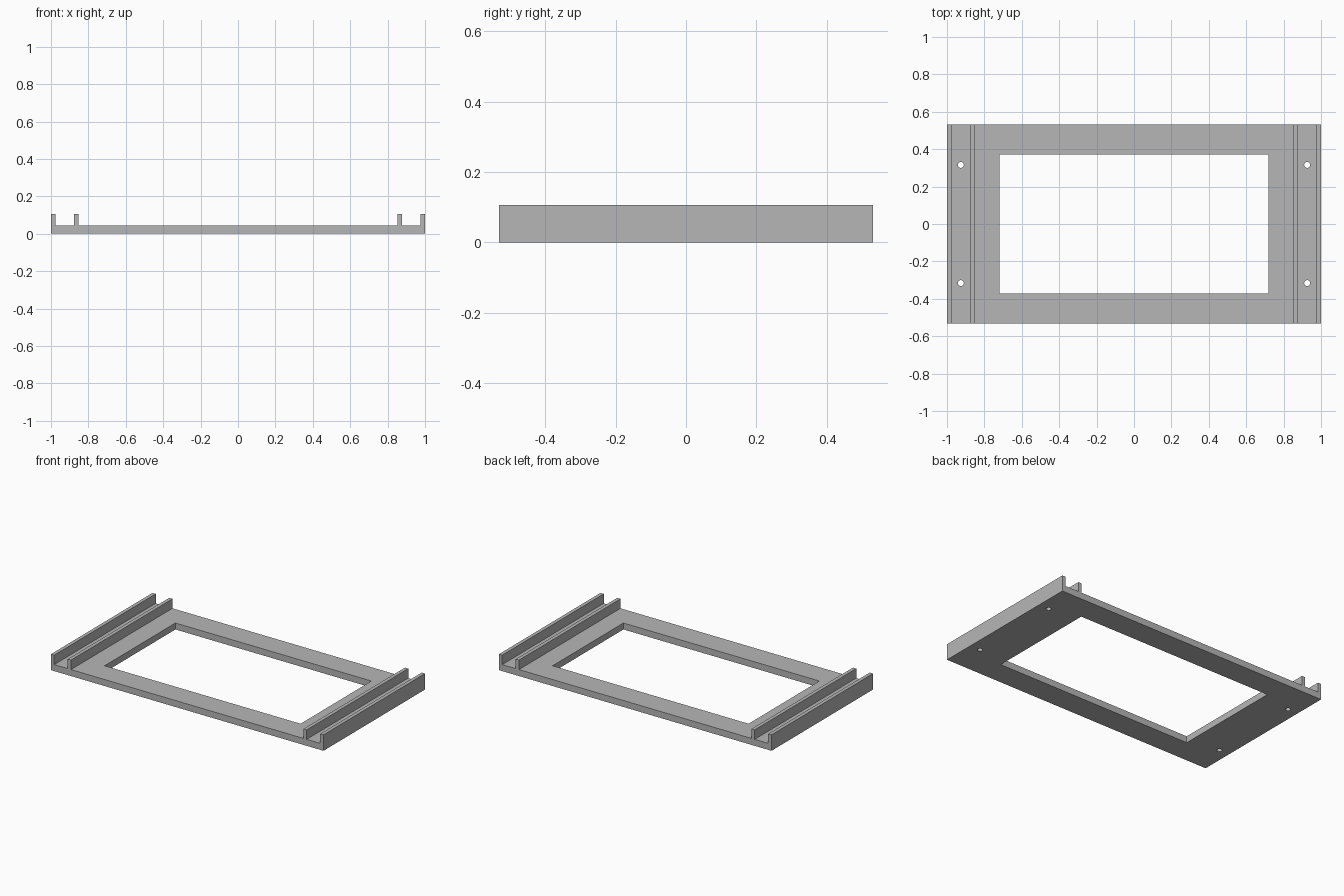
import bpy
import bmesh
from mathutils import Vector

if "Cube" in bpy.data.objects:
    bpy.data.objects.remove(bpy.data.objects["Cube"], do_unlink=True)

DEPTH = 0.532      # half depth
BASE = 0.043       # plate thickness
TOP = 0.106        # rail height
WALL = 0.024       # rail thickness
INNER = 0.853      # inner face of the inner rails

grey = bpy.data.materials.new("light grey")
grey.use_nodes = True
grey.diffuse_color = (0.47, 0.47, 0.47, 1)
grey.node_tree.nodes["Principled BSDF"].inputs["Base Color"].default_value = (0.47, 0.47, 0.47, 1)

# Frame: cross-section with two channels, extruded front to back
half = [(1, 0), (1, TOP), (1 - WALL, TOP), (1 - WALL, BASE),
        (INNER + WALL, BASE), (INNER + WALL, TOP), (INNER, TOP), (INNER, BASE)]
profile = half + [(-x, z) for x, z in reversed(half)]
bm = bmesh.new()
face = bm.faces.new([bm.verts.new((x, -DEPTH, z)) for x, z in profile])
out = bmesh.ops.extrude_face_region(bm, geom=[face])
verts = [v for v in out["geom"] if isinstance(v, bmesh.types.BMVert)]
bmesh.ops.translate(bm, verts=verts, vec=Vector((0, 2 * DEPTH, 0)))
bmesh.ops.recalc_face_normals(bm, faces=bm.faces)
mesh = bpy.data.meshes.new("rail_frame")
bm.to_mesh(mesh)
bm.free()
mesh.materials.append(grey)
frame = bpy.data.objects.new("rail_frame", mesh)
bpy.context.collection.objects.link(frame)


def cut(cutter):
    """Subtract a cutter from the frame, then remove it."""
    cutter.hide_render = True
    bpy.context.view_layer.objects.active = frame
    mod = frame.modifiers.new("cut", 'BOOLEAN')
    mod.operation = 'DIFFERENCE'
    mod.solver = 'EXACT'
    mod.object = cutter
    bpy.ops.object.modifier_apply(modifier=mod.name)
    bpy.data.objects.remove(cutter, do_unlink=True)


# Central window
bpy.ops.mesh.primitive_cube_add(size=1)
window = bpy.context.object
window.name = "window_cutter"
window.scale = (1.438, 0.742, 0.4)
cut(window)

# Screw holes in the channel floors
for x in (-0.926, 0.926):
    for y in (-0.316, 0.316):
        bpy.ops.mesh.primitive_cylinder_add(vertices=32, radius=0.016, depth=0.4, location=(x, y, 0))
        bpy.context.object.name = "screw_hole_cutter"
        cut(bpy.context.object)

# Smooth hole walls, keep edges sharp
bpy.ops.object.select_all(action='DESELECT')
frame.select_set(True)
bpy.context.view_layer.objects.active = frame
bpy.ops.object.shade_smooth_by_angle()
